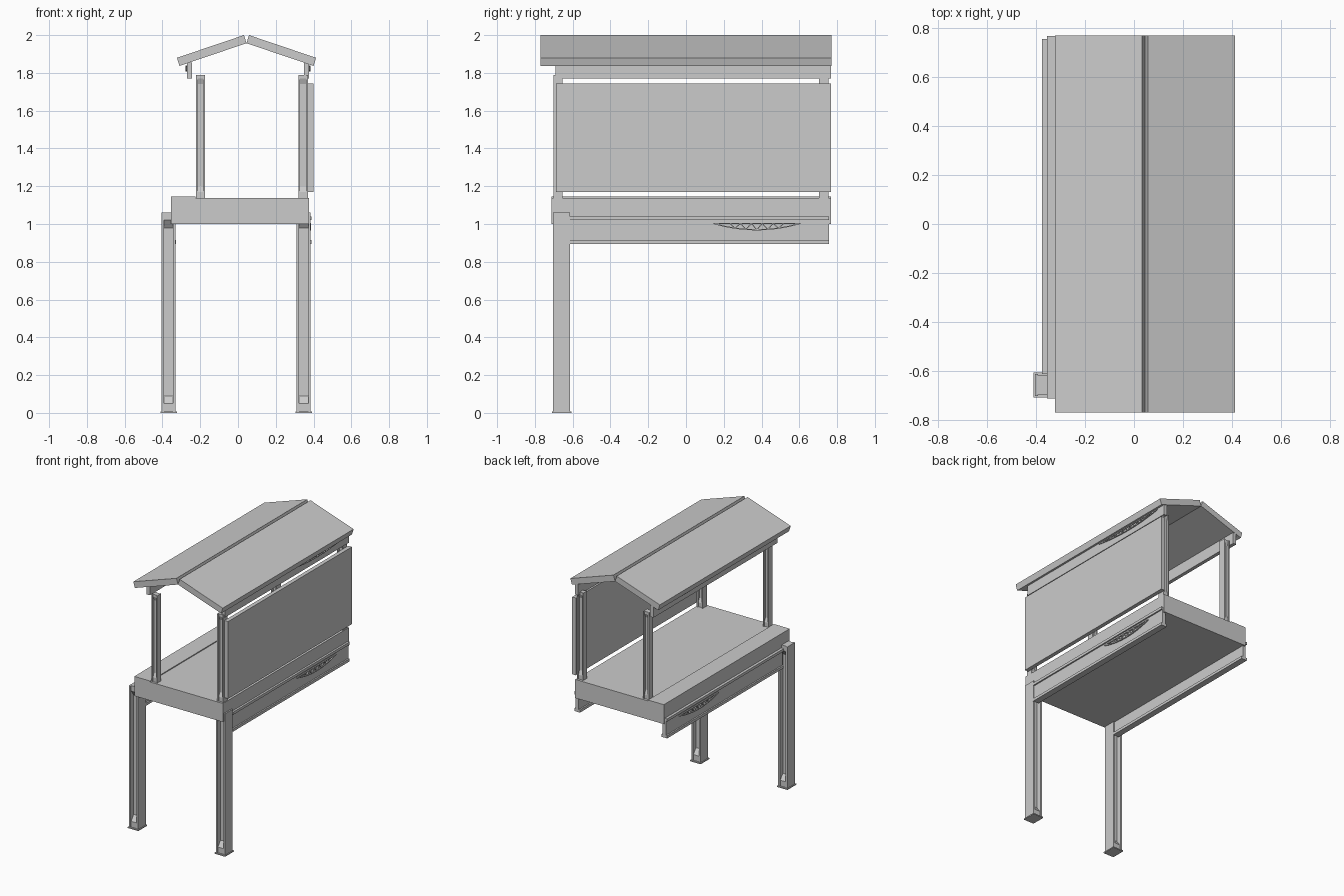
import bpy, bmesh, math
from mathutils import Vector

if "Cube" in bpy.data.objects:
    bpy.data.objects.remove(bpy.data.objects["Cube"])


def make(name, solids):
    """One object from several prisms: (profile, axis, start, end)."""
    bm = bmesh.new()
    for pts, axis, a, b in solids:
        def at(p, t):
            return {"x": (t, p[0], p[1]), "y": (p[0], t, p[1]), "z": (p[0], p[1], t)}[axis]
        lo = [bm.verts.new(at(p, a)) for p in pts]
        hi = [bm.verts.new(at(p, b)) for p in pts]
        bm.faces.new(lo)
        bm.faces.new(hi)
        n = len(pts)
        for i in range(n):
            bm.faces.new((lo[i], lo[(i + 1) % n], hi[(i + 1) % n], hi[i]))
    bmesh.ops.recalc_face_normals(bm, faces=bm.faces)
    me = bpy.data.meshes.new(name)
    bm.to_mesh(me)
    bm.free()
    ob = bpy.data.objects.new(name, me)
    bpy.context.collection.objects.link(ob)
    return ob


def box(x0, x1, y0, y1, z0, z1):
    return ([(x0, y0), (x1, y0), (x1, y1), (x0, y1)], "z", z0, z1)


def strip(p, q, w, x0, x1):
    """Thin bar from p to q in the yz plane."""
    p, q = Vector(p), Vector(q)
    d = (q - p).normalized() * w / 2
    n = Vector((-d.y, d.x))
    return ([tuple(v) for v in (p + n, q + n, q - n, p - n)], "x", x0, x1)


def channel_post(name, x0, x1, y0, y1, z0, z1, wall, depth, low, high, slope):
    """H-section post: two side plates and a web with sloped ends."""
    e = 0.006                       # end faces sit slightly back from the plates
    f, b = y0 + e, y1 - e
    web = [(f, z0), (b, z0), (b, low), (y1 - depth, low + slope),
           (y1 - depth, high - slope), (b, high), (b, z1), (f, z1), (f, high),
           (y0 + depth, high - slope), (y0 + depth, low + slope), (f, low)]
    return make(name, [box(x0, x0 + wall, y0, y1, z0, z1),
                       box(x1 - wall, x1, y0, y1, z0, z1),
                       (web, "x", x0 + wall, x1 - wall)])


def fretwork(name, x0, x1, yc, half, top, drop, w):
    """Shallow hanging arch with zigzag struts."""
    n = 8
    ys = [yc - half + 2 * half * i / n for i in range(n + 1)]
    arc = [(y, top - drop * (1 - ((y - yc) / half) ** 2)) for y in ys]
    bars = [strip(arc[i], arc[i + 1], w, x0, x1) for i in range(n)]
    bars.append(strip((ys[0], top), (ys[-1], top), w, x0, x1))
    for i in range(2, n - 1):
        for s in (-0.5, 0.5):
            bars.append(strip(arc[i], (ys[i] + s * 2 * half / n, top), w * 0.8, x0, x1))
    return make(name, bars)


# Deck with a slightly raised edge board
make("deck", [box(-0.355, 0.375, -0.713, 0.768, 1.0, 1.138)])
make("deck_edge_board", [box(-0.355, -0.225, -0.713, 0.768, 1.001, 1.145)])

# Lower legs, only at the front end, with base plates
for side, x0, x1 in (("left", -0.405, -0.33), ("right", 0.31, 0.385)):
    channel_post(side + "_leg", x0, x1, -0.703, -0.613, 0.0, 1.06,
                 0.013, 0.036, 0.05, 1.02, 0.04)
    make(side + "_leg_base", [box(x0 - 0.006, x1 + 0.006, -0.71, -0.606, 0, 0.008)])

# Long floor girders: I-section, with fretwork on the outer face
for side, x0, x1, s in (("left", -0.375, -0.328, -1), ("right", 0.343, 0.39, 1)):
    xc = (x0 + x1) / 2
    make(side + "_girder", [box(x0, x1, -0.613, 0.757, 0.895, 0.915),
                            box(x0, x1, -0.613, 0.757, 1.02, 1.04),
                            box(xc - 0.013, xc + 0.013, -0.613, 0.757, 0.915, 1.02)])
    fretwork(side + "_girder_fretwork", xc + s * 0.01, xc + s * 0.021,
             0.375, 0.23, 1.003, 0.034, 0.006)

# Upper posts at the four corners
for side, x0, x1 in (("left", -0.222, -0.175), ("right", 0.32, 0.37)):
    for end, y0, y1 in (("front", -0.702, -0.654), ("back", 0.705, 0.755)):
        channel_post(f"{end}_{side}_post", x0, x1, y0, y1, 1.13, 1.788,
                     0.009, 0.018, 1.17, 1.77, 0.03)

# Side wall panel
make("wall_panel", [box(0.37, 0.4, -0.687, 0.768, 1.17, 1.745)])

# Eave beams under the roof with fretwork
for side, x0, x1, s in (("left", -0.27, -0.243, -1), ("right", 0.35, 0.376, 1)):
    make(side + "_eave_beam", [box(x0, x1, -0.69, 0.768, 1.77, 1.855)])
    xo = x0 if s < 0 else x1
    fretwork(side + "_eave_fretwork", xo - s * 0.002, xo + s * 0.007,
             0.39, 0.31, 1.837, 0.026, 0.005)

# Gabled roof slabs meeting at a notched ridge
for side, s in (("left", -1), ("right", 1)):
    prof = [(0.045 + s * a, z) for a, z in
            ((0.0, 1.957), (0.013, 2.0), (0.368, 1.88), (0.355, 1.837))]
    make(side + "_roof_slab", [(prof, "y", -0.77, 0.77)])
